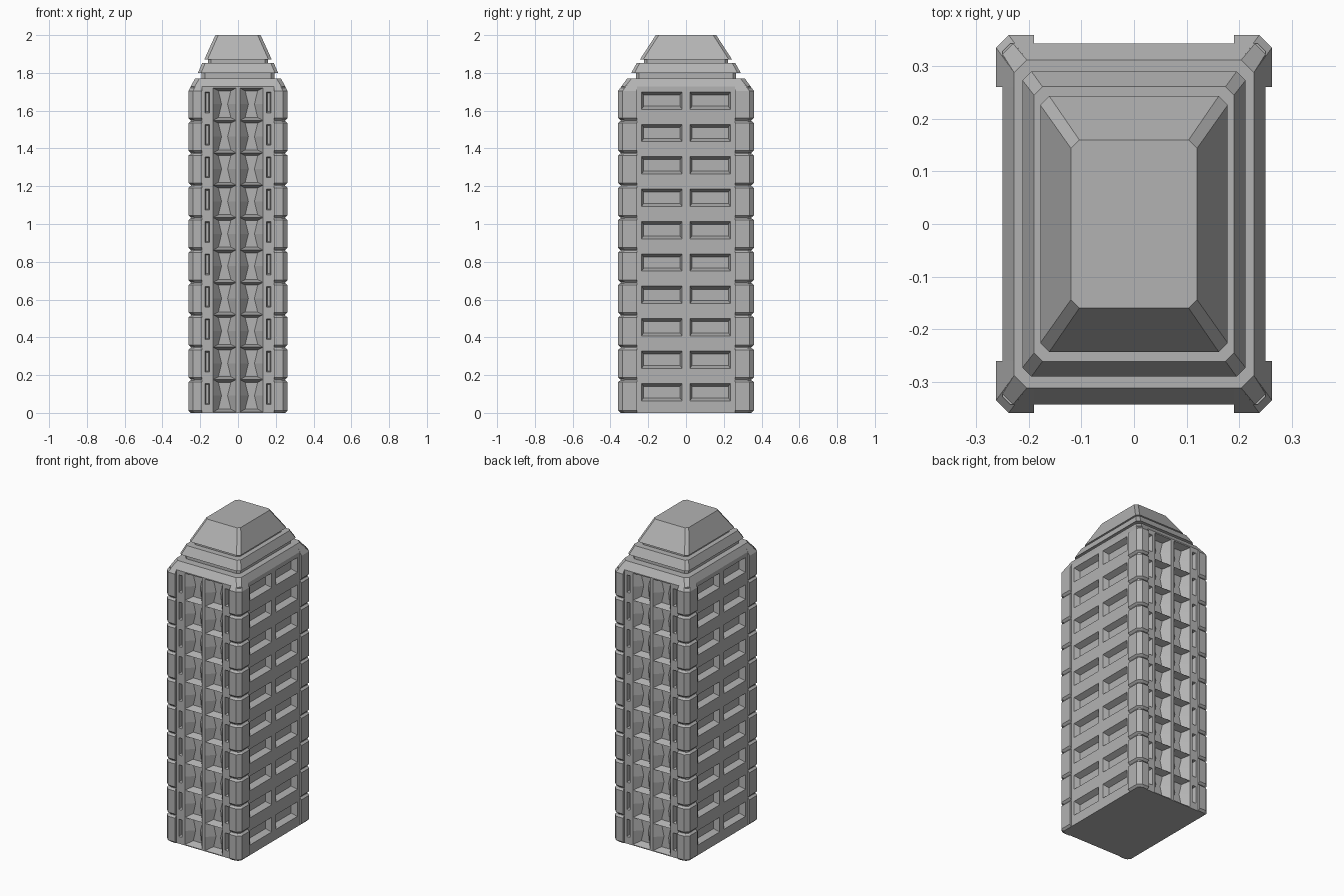
import bpy, bmesh
from mathutils import Matrix, Vector

if "Cube" in bpy.data.objects:
    bpy.data.objects.remove(bpy.data.objects["Cube"])

FLOORS, PITCH, BASE = 10, 0.1715, 0.005
BX, BY, TOP = 0.25, 0.343, 1.727
CH = 0.015

stone = bpy.data.materials.new("dark_stone")
stone.diffuse_color = (0.45, 0.45, 0.45, 1)
stone.use_nodes = True
stone.node_tree.nodes["Principled BSDF"].inputs["Base Color"].default_value = stone.diffuse_color


def finish(bm, name):
    bmesh.ops.remove_doubles(bm, verts=bm.verts, dist=1e-5)
    bmesh.ops.recalc_face_normals(bm, faces=bm.faces)
    me = bpy.data.meshes.new(name)
    bm.to_mesh(me)
    bm.free()
    me.materials.append(stone)
    ob = bpy.data.objects.new(name, me)
    bpy.context.collection.objects.link(ob)
    return ob


def loft(name, sections):
    """Skin a stack of equal-length rings of 3D points and cap both ends."""
    bm = bmesh.new()
    rings = [[bm.verts.new(p) for p in s] for s in sections]
    for a, b in zip(rings, rings[1:]):
        for i in range(len(a)):
            j = (i + 1) % len(a)
            bm.faces.new((a[i], a[j], b[j], b[i]))
    bm.faces.new(rings[0])
    bm.faces.new(rings[-1])
    return finish(bm, name)


def octagon(x, y, z, c):
    return [(x - c, -y, z), (x, c - y, z), (x, y - c, z), (x - c, y, z),
            (c - x, y, z), (-x, y - c, z), (-x, c - y, z), (c - x, -y, z)]


# Wall recess shapes: opening z range, inset x, inset z, depth, waist inset
KINDS = {
    "window": (0.059, 0.151, 0.012, 0.016, 0.035, 0.012),
    "slot": (0.04, 0.15, 0.005, 0.006, 0.025, 0.005),
    "bay": (0.0, PITCH, 0.028, 0.015, 0.045, 0.045),
}


def wall(bm, columns, place):
    """columns: (u0, u1, kind); place maps (u, depth, z) to model space."""
    def face(pts):
        bm.faces.new([bm.verts.new(place @ Vector(p)) for p in pts])

    def strip(u0, u1, z0, z1):
        if z1 - z0 > 1e-5:
            face([(u0, 0, z0), (u1, 0, z0), (u1, 0, z1), (u0, 0, z1)])

    for u0, u1, kind in columns:
        if not kind:
            strip(u0, u1, 0, TOP)
            continue
        lo, hi, ix, iz, d, waist = KINDS[kind]
        prev = 0
        for f in range(FLOORS):
            z0, z1 = BASE + f * PITCH + lo, BASE + f * PITCH + hi
            strip(u0, u1, prev, z0)
            prev = z1
            zm = (z0 + z1) / 2
            outer = [(u0, 0, z0), (u1, 0, z0), (u1, 0, zm),
                     (u1, 0, z1), (u0, 0, z1), (u0, 0, zm)]
            inner = [(u0 + ix, d, z0 + iz), (u1 - ix, d, z0 + iz), (u1 - waist, d, zm),
                     (u1 - ix, d, z1 - iz), (u0 + ix, d, z1 - iz), (u0 + waist, d, zm)]
            for i in range(6):
                j = (i + 1) % 6
                face([outer[i], outer[j], inner[j], inner[i]])
            face(inner)
        strip(u0, u1, prev, TOP)


def columns(half, cuts):
    """Fill the gaps between mirrored recess columns with plain strips."""
    full = sorted([(-b, -a, k) for a, b, k in cuts] + list(cuts))
    out, u = [], -half
    for a, b, k in full:
        out += [(u, a, None), (a, b, k)]
        u = b
    return out + [(u, half, None)]


# Tower body: bayed front and back, windowed sides
bm = bmesh.new()
front = columns(BX - CH, [(0.010, 0.132, "bay"), (0.150, 0.174, "slot")])
side = columns(BY - CH, [(0.020, 0.236, "window")])
for quarter in range(4):
    cols, off = ((front, BY), (side, BX))[quarter % 2]
    turn = Matrix.Rotation(quarter * 1.5707963268, 4, 'Z')
    wall(bm, cols, turn @ Matrix.Translation((0, -off, 0)))
low, high = octagon(BX, BY, 0, CH), octagon(BX, BY, TOP, CH)
for i in (0, 2, 4, 6):
    bm.faces.new([bm.verts.new(p) for p in (low[i], low[i + 1], high[i + 1], high[i])])
for ring in (low, high):
    bm.faces.new([bm.verts.new(p) for p in ring])
finish(bm, "tower_body")


# Corner blocks, one per floor, with bevelled tops and bottoms
def corner_ring(sx, sy, z, ix, iy, c=0.024):
    x, y = 0.262 - ix, 0.359 - iy
    pts = [(0.19, 0.26), (x, 0.26), (x, y - c), (x - c, y), (0.19, y)]
    return [(sx * px, sy * py, z) for px, py in pts]


for sx in (-1, 1):
    for sy in (-1, 1):
        for f in range(FLOORS):
            z0 = BASE + f * PITCH
            z1 = z0 + PITCH
            if f == 0:
                z0 = 0
            prof = [(z0, 0.012, 0.012), (z0 + 0.012, 0, 0),
                    (z1 - 0.014, 0, 0), (z1 - 0.003, 0.012, 0.012)]
            if f == FLOORS - 1:  # top block slopes flush into the roof
                prof[2:] = [(1.705, 0, 0), (1.770, 0.034, 0.047)]
            loft("corner_block", [corner_ring(sx, sy, *p) for p in prof])

# Stepped roof
loft("roof_skirt", [octagon(BX, BY, TOP, 0.02), octagon(0.228, 0.312, 1.77, 0.024)])
loft("roof_lower_neck", [octagon(0.192, 0.265, 1.765, 0.016), octagon(0.192, 0.265, 1.805, 0.016)])
loft("roof_middle_tier", [octagon(0.212, 0.290, 1.80, 0.017), octagon(0.190, 0.261, 1.852, 0.016)])
loft("roof_upper_neck", [octagon(0.160, 0.222, 1.85, 0.016), octagon(0.160, 0.222, 1.88, 0.016)])
loft("roof_cap", [octagon(0.178, 0.243, 1.872, 0.017), octagon(0.120, 0.160, 2.0, 0.016)])
